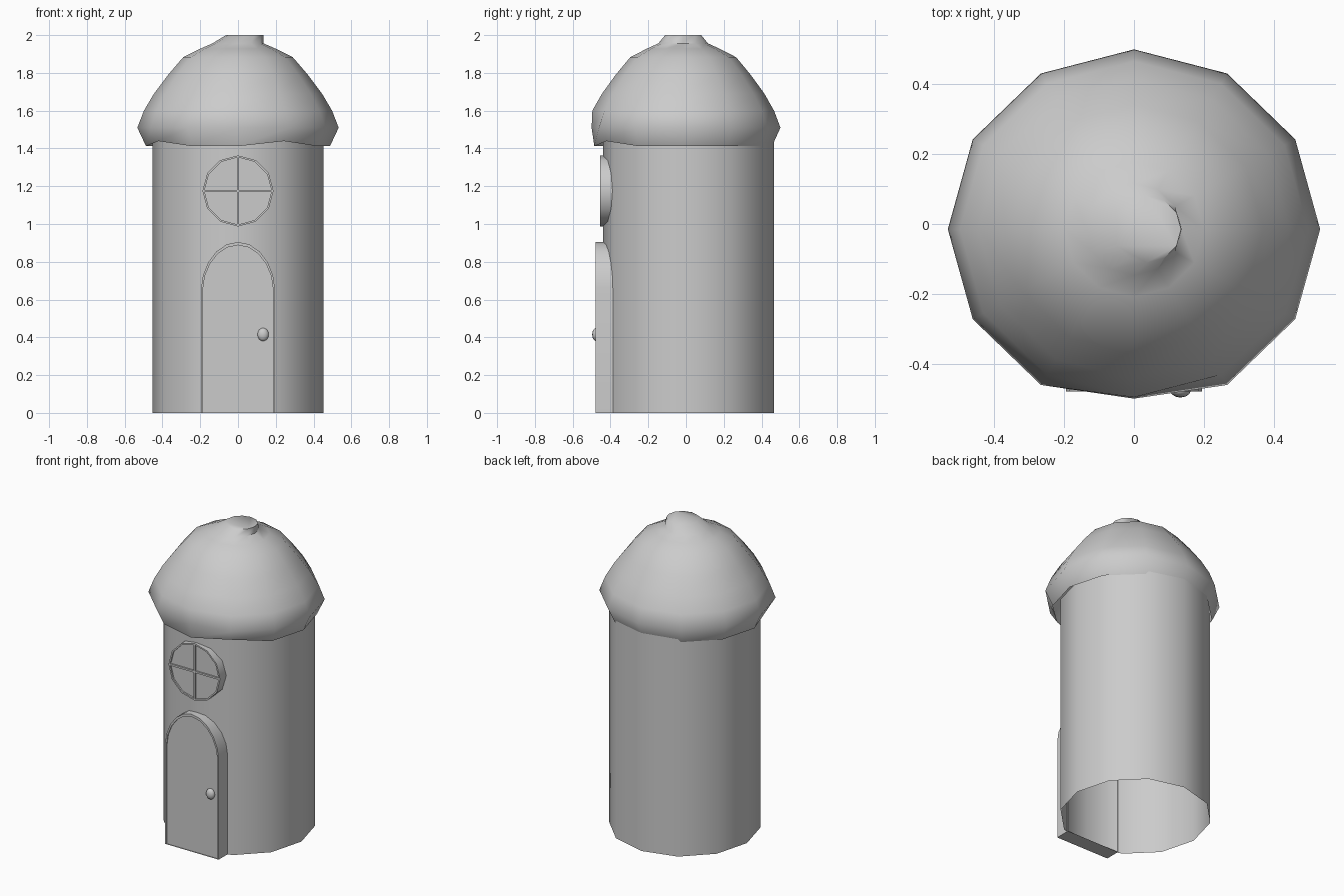
import bpy, math
from math import sin, cos, pi

if "Cube" in bpy.data.objects:
    bpy.data.objects.remove(bpy.data.objects["Cube"])


def make(name, verts, faces, angle):
    me = bpy.data.meshes.new(name)
    me.from_pydata(verts, [], faces)
    ob = bpy.data.objects.new(name, me)
    bpy.context.collection.objects.link(ob)
    bpy.ops.object.select_all(action='DESELECT')
    bpy.context.view_layer.objects.active = ob
    ob.select_set(True)
    bpy.ops.object.mode_set(mode='EDIT')
    bpy.ops.mesh.select_all(action='SELECT')
    bpy.ops.mesh.normals_make_consistent(inside=False)
    bpy.ops.object.mode_set(mode='OBJECT')
    bpy.ops.object.shade_smooth_by_angle(angle=math.radians(angle))
    return ob


def loft(name, rings, cap, angle):
    """Skin a stack of equal-length closed loops, optionally capping the last."""
    n = len(rings[0])
    verts = [v for r in rings for v in r]
    faces = [(i * n + k, i * n + (k + 1) % n, (i + 1) * n + (k + 1) % n, (i + 1) * n + k)
             for i in range(len(rings) - 1) for k in range(n)]
    if cap:
        faces.append(tuple(range(len(verts) - n, len(verts))))
    return make(name, verts, faces, angle)


def framed(name, outer, inner, back, front, recess):
    """Raised frame with a slightly recessed panel, facing -y."""
    rings = [[(x, y, z) for x, z in pts] for pts, y in
             ((outer, back), (outer, front), (inner, front), (inner, front + recess))]
    return loft(name, rings, True, 35)


N = 12
ANG = [2 * pi * k / N for k in range(N)]

# Tower wall, open at the bottom
loft("tower_wall", [[(0.453 * cos(a), 0.013 + 0.453 * sin(a), z) for a in ANG]
                    for z in (0, 1.45)], False, 40)

# Domed roof with flared eaves and a tip leaning to the right
profile = [(0.487, 1.412, 0), (0.533, 1.51, 0), (0.498, 1.6, 0), (0.445, 1.69, 0),
           (0.37, 1.79, 0), (0.29, 1.883, 0), (0.2, 1.928, 0), (0.136, 1.956, 0),
           (0.099, 2.0, 0.036)]
rings = [[(dx + r * cos(a), max(-0.5, -0.015 + 0.966 * r * sin(a)), z) for a in ANG]
         for r, z, dx in profile]
for k in (7, 10):  # slightly lifted spots of the eaves at the front
    x, y, z = rings[0][k]
    rings[0][k] = (x, y, z + 0.027)
loft("roof", rings, True, 60)


# Arched door with thin frame
def arch(w, spring, top):
    pts = [(w * cos(t), spring + (top - spring) * sin(t) ** 1.1)
           for t in (pi * i / 10 for i in range(11))]
    return [(w, 0)] + pts + [(-w, 0)]


framed("door", arch(0.195, 0.66, 0.905), arch(0.185, 0.66, 0.888), -0.38, -0.48, 0.008)

# Door knob
bpy.ops.mesh.primitive_uv_sphere_add(segments=12, ring_count=8, radius=1,
                                     location=(0.133, -0.475, 0.415))
knob = bpy.context.object
knob.name = "door_knob"
knob.scale = (0.03, 0.022, 0.035)
bpy.ops.object.shade_smooth()


# Round window with frame and crossed glazing bars
def circle(r):
    return [(r * cos(a), 1.175 + r * sin(a)) for a in ANG]


framed("window", circle(0.188), circle(0.178), -0.39, -0.455, 0.01)
for name, sx, sz in (("window_bar_upright", 0.012, 0.36), ("window_bar_level", 0.36, 0.012)):
    bpy.ops.mesh.primitive_cube_add(size=1, location=(0, -0.448, 1.175))
    bpy.context.object.name = name
    bpy.context.object.scale = (sx, 0.014, sz)
